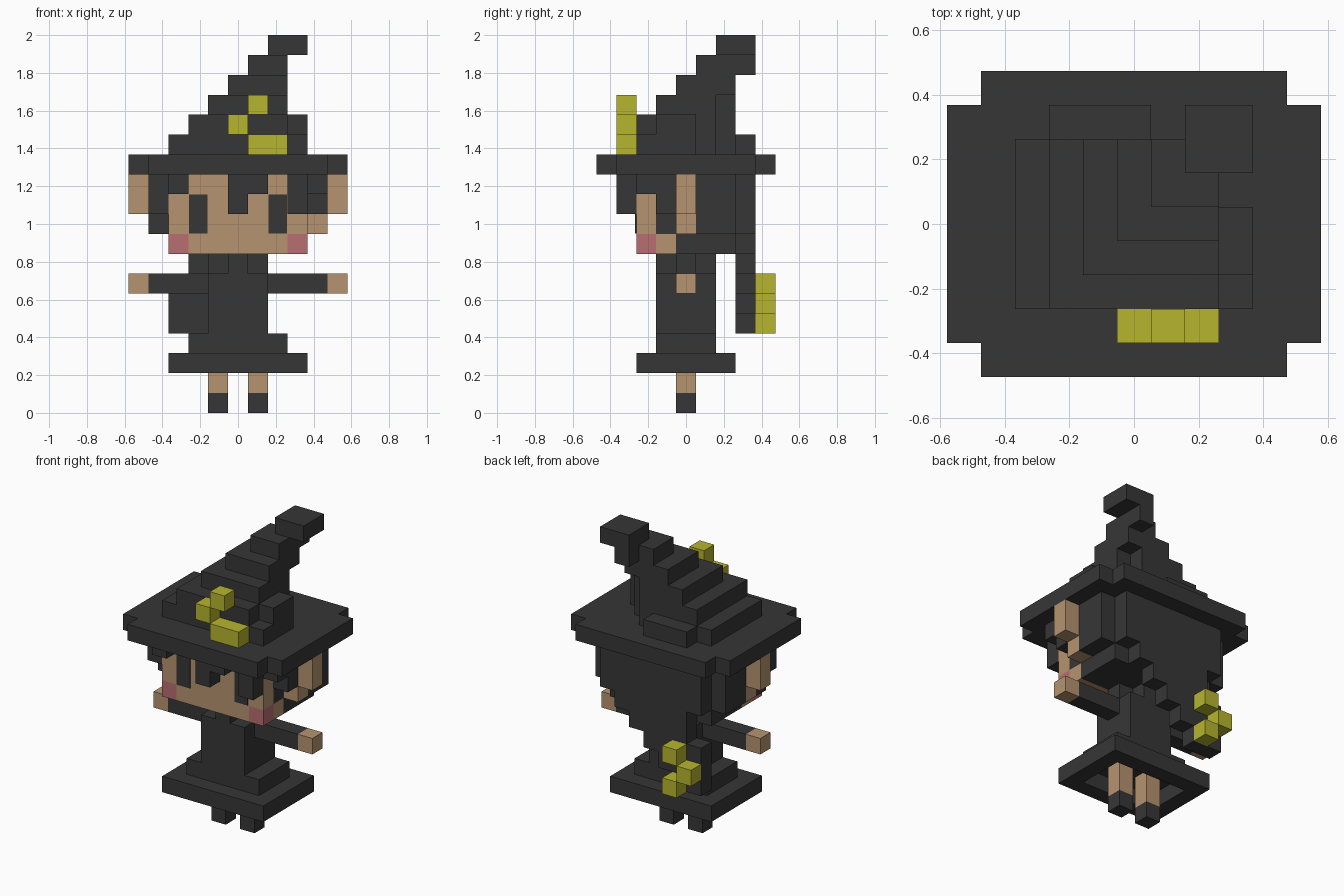
import bpy
import bmesh
from mathutils import Matrix, Vector

cube = bpy.data.objects.get("Cube")
if cube:
    bpy.data.objects.remove(cube, do_unlink=True)

U = 2 / 19  # size of one block


def material(name, rgb):
    m = bpy.data.materials.new(name)
    m.use_nodes = True
    colour = (*rgb, 1)
    m.diffuse_color = colour
    m.node_tree.nodes["Principled BSDF"].inputs["Base Color"].default_value = colour
    return m


DARK = material("charcoal", (0.037, 0.037, 0.037))
SKIN = material("warm skin", (0.47, 0.295, 0.16))
PINK = material("blush pink", (0.48, 0.155, 0.165))
GOLD = material("yellow gold", (0.47, 0.46, 0.028))


def add_box(bm, lo, hi):
    lo, hi = Vector(lo), Vector(hi)
    size = hi - lo
    mat = Matrix.Translation((lo + hi) / 2) @ Matrix.Diagonal((*size, 1))
    bmesh.ops.create_cube(bm, size=1, matrix=mat)


def finish(name, mat, bm):
    mesh = bpy.data.meshes.new(name)
    bm.to_mesh(mesh)
    bm.free()
    mesh.materials.append(mat)
    obj = bpy.data.objects.new(name, mesh)
    bpy.context.collection.objects.link(obj)
    return obj


def blocks(name, mat, *boxes):
    """Each box holds inclusive block ranges: x, y, layer (a number or a pair)."""
    bm = bmesh.new()
    for box in boxes:
        x, y, z = [r if isinstance(r, tuple) else (r, r) for r in box]
        add_box(bm, ((x[0] - .5) * U, (y[0] - .5) * U, z[0] * U),
                ((x[1] + .5) * U, (y[1] + .5) * U, (z[1] + 1) * U))
    return finish(name, mat, bm)


# Limbs, ears and side hair, one for each side
for side, s in (("left", 1), ("right", -1)):
    def span(a, b):
        return tuple(sorted((a * s, b * s)))

    blocks(side + "_shoe", DARK, (s, 0, 0))
    blocks(side + "_leg", SKIN, (s, 0, (1, 2)))
    blocks(side + "_sleeve", DARK, (span(2, 4), 0, 6))
    blocks(side + "_hand", SKIN, (5 * s, 0, 6))
    blocks(side + "_ear", SKIN, (4 * s, 0, (9, 11)), (5 * s, 0, (10, 11)))
    blocks(side + "_cheek", PINK, (3 * s, -2, 8))
    blocks(side + "_jaw", SKIN, (3 * s, -1, 8))
    blocks(side + "_side_hair", DARK,
           (3 * s, -1, (9, 11)), (4 * s, (1, 2), (9, 11)),
           (4 * s, (-2, -1), 11), (4 * s, -1, 10))

    # Eye plate set on the face
    bm = bmesh.new()
    front = -2.5 * U
    add_box(bm, (2 * s * U - .048, front - .006, 9 * U + .003),
            (2 * s * U + .048, front + .002, 11 * U - .003))
    finish(side + "_eye", DARK, bm)

# Dress: hollow hem, skirt step, torso and cross-shaped collar
blocks("skirt_hem", DARK,
       ((-3, 3), -2, 2), ((-3, 3), 2, 2), (-3, (-1, 1), 2), (3, (-1, 1), 2))
blocks("skirt", DARK, ((-2, 2), (-1, 1), 3))
blocks("torso", DARK, ((-1, 1), (-1, 1), (4, 6)))
blocks("collar", DARK, ((-1, 1), 0, 7), (0, (-1, 1), 7))

# Head
blocks("face", SKIN, ((-3, 3), -2, (9, 11)), ((-2, 2), (-2, -1), 8),
       ((-2, 2), -1, (9, 11)))
blocks("hair_cap", DARK, ((-3, 3), (0, 2), (8, 11)))
blocks("fringe", DARK, (0, -3, (10, 11)), (1, -3, 11), (-3, -3, 11),
       (3, -3, (10, 11)), (-4, -1, 9), (-4, -2, 10))

# Long back hair, stepping down to one side
blocks("back_hair", DARK, ((-3, 3), 3, (9, 11)), ((-2, 2), 3, 8), ((-2, 1), 3, 7),
       ((-3, 0), 3, 6), ((-3, -1), 3, 5), ((-3, -2), 3, 4))
blocks("hair_ornament", GOLD, (-2, 4, 6), (-3, 4, 5), (-2, 4, 4))

# Hat: brim, stepped crown with a notched back corner, bent tip
blocks("hat_brim", DARK, ((-5, 5), (-3, 3), 12), ((-4, 4), -4, 12), ((-4, 4), 4, 12))
for i in range(3):
    layer = 13 + i
    blocks("hat_crown_%d" % (i + 1), DARK,
           ((i - 3, 2), (max(i - 3, -2), 1), layer), ((i - 3, 1), 2, layer))
blocks("hat_folds", DARK, ((-2, 0), 3, 13), (3, (-2, 0), 13), (3, (-1, 0), 14))
blocks("hat_peak", DARK, ((0, 2), (0, 2), 16), ((1, 2), (1, 2), 17), (2, 3, 17))
blocks("hat_tip", DARK, ((2, 3), (2, 3), 18))
blocks("hat_ornament", GOLD, ((1, 2), -3, 13), (0, -3, 14), (1, -3, 15))
